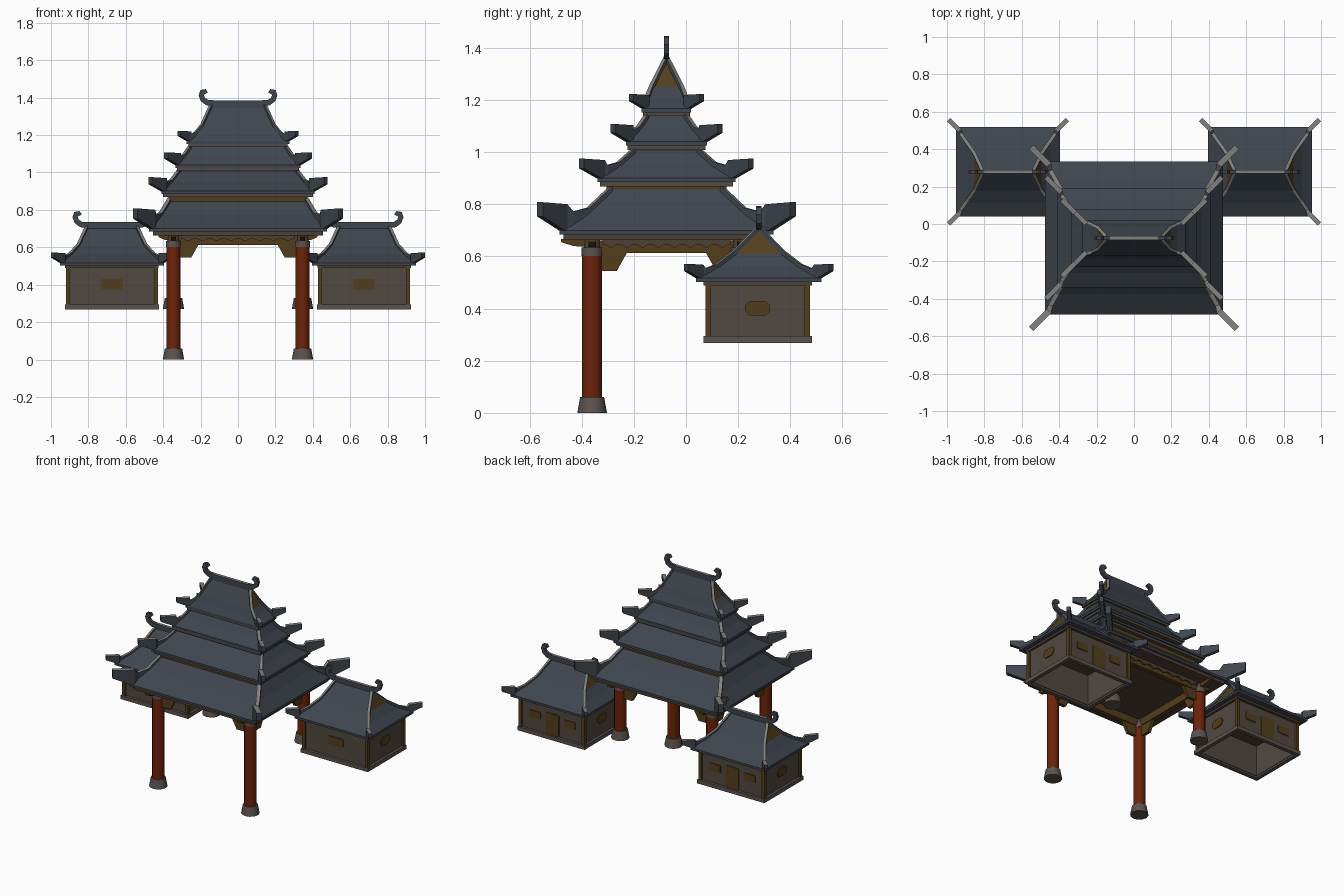
import bpy, bmesh, math
from mathutils import Vector

if "Cube" in bpy.data.objects:
    bpy.data.objects.remove(bpy.data.objects["Cube"])


def mat(name, r, g, b):
    m = bpy.data.materials.new(name)
    m.diffuse_color = (r, g, b, 1)
    m.use_nodes = True
    m.node_tree.nodes["Principled BSDF"].inputs["Base Color"].default_value = m.diffuse_color
    return m


SLATE = mat("slate_roof", 0.050, 0.060, 0.077)
RIDGE = mat("ridge_grey", 0.22, 0.22, 0.215)
WALL = mat("wall_taupe", 0.085, 0.066, 0.053)
TIMBER = mat("dark_timber", 0.075, 0.050, 0.033)
GOLD = mat("golden_brown", 0.088, 0.048, 0.012)
RED = mat("red_column", 0.15, 0.017, 0.003)
STONE = mat("grey_stone", 0.105, 0.085, 0.074)


def finish(name, bm, mats):
    bmesh.ops.recalc_face_normals(bm, faces=bm.faces[:])
    me = bpy.data.meshes.new(name)
    bm.to_mesh(me)
    bm.free()
    for m in mats:
        me.materials.append(m)
    ob = bpy.data.objects.new(name, me)
    bpy.context.collection.objects.link(ob)
    return ob


def box(name, x0, x1, y0, y1, z0, z1, m):
    bm = bmesh.new()
    bmesh.ops.create_cube(bm, size=1)
    for v in bm.verts:
        v.co = Vector((x1 if v.co.x > 0 else x0, y1 if v.co.y > 0 else y0, z1 if v.co.z > 0 else z0))
    return finish(name, bm, [m])


def cbox(name, cx, cy, hx, hy, z0, z1, m):
    return box(name, cx - hx, cx + hx, cy - hy, cy + hy, z0, z1, m)


def cone(name, x, y, z0, z1, r0, r1, m, n=12):
    bm = bmesh.new()
    bmesh.ops.create_cone(bm, cap_ends=True, segments=n, radius1=r0, radius2=r1, depth=z1 - z0)
    bmesh.ops.translate(bm, verts=bm.verts[:], vec=(x, y, (z0 + z1) / 2))
    ob = finish(name, bm, [m])
    for p in ob.data.polygons:
        p.use_smooth = abs(p.normal.z) < 0.5
    return ob


def prism(name, pts, axis, c, t, m):
    """Outline of (u, z) points, extruded by t about c along 'x' or 'y'."""
    bm = bmesh.new()
    put = (lambda u, z, d: (u, d, z)) if axis == 'y' else (lambda u, z, d: (d, u, z))
    a = [bm.verts.new(put(u, z, c - t / 2)) for u, z in pts]
    b = [bm.verts.new(put(u, z, c + t / 2)) for u, z in pts]
    bm.faces.new(a)
    bm.faces.new(b[::-1])
    for i in range(len(pts)):
        j = (i + 1) % len(pts)
        bm.faces.new((a[i], b[i], b[j], a[j]))
    return finish(name, bm, [m])


def roof(name, cx, cy, rings, gable):
    """Stack of rectangles (half x, half y, z); gabled ends get golden panels."""
    bm = bmesh.new()
    a0, b0, z0 = rings[0]
    rows = []
    for a, b, z in [(a0, b0, z0 - 0.015)] + rings:
        rows.append([bm.verts.new((cx + sx * a, cy + sy * b, z))
                     for sx, sy in ((-1, -1), (1, -1), (1, 1), (-1, 1))])
    bm.faces.new(rows[0])
    bm.faces.new(rows[-1])
    for k in range(len(rows) - 1):
        for i in range(4):
            j = (i + 1) % 4
            f = bm.faces.new((rows[k][i], rows[k][j], rows[k + 1][j], rows[k + 1][i]))
            if gable and k == len(rows) - 2 and i in (1, 3):
                f.material_index = 1
    return finish(name, bm, [SLATE, GOLD])


def hip(name, pts, w, flare=1.0):
    """Bar along (x, y, top z, bottom z) points with a pale top face."""
    bm = bmesh.new()
    rows = []
    for i, p in enumerate(pts):
        q0, q1 = pts[max(i - 1, 0)], pts[min(i + 1, len(pts) - 1)]
        d = Vector((q1[0] - q0[0], q1[1] - q0[1])).normalized()
        wi = w * (flare if i >= len(pts) - 2 else 1) / 2
        nx, ny = -d.y * wi, d.x * wi
        x, y, t, b = p
        rows.append([bm.verts.new(c) for c in ((x + nx, y + ny, t), (x - nx, y - ny, t),
                                               (x - nx, y - ny, b), (x + nx, y + ny, b))])
    bm.faces.new(rows[0])
    bm.faces.new(rows[-1])
    for r, s in zip(rows, rows[1:]):
        for i in range(4):
            j = (i + 1) % 4
            f = bm.faces.new((r[i], r[j], s[j], s[i]))
            f.material_index = 1 if i == 0 else 0
    finish(name, bm, [SLATE, RIDGE])


def tier(name, cx, cy, eave, top, lift, reach, ridge=None, w=0.02):
    (a0, b0, z0), (a1, b1, z1) = eave, top
    mid = (a0 + (a1 - a0) * .55, b0 + (b1 - b0) * .55, z0 + (z1 - z0) * .48)
    rings = [eave, mid, top] + ([ridge] if ridge else [])
    roof(name + "_roof", cx, cy, rings, bool(ridge))
    near = [a0 + (mid[0] - a0) * .45, b0 + (mid[1] - b0) * .45]
    path = [(a, b, z + .009, z - .012) for a, b, z in rings[:0:-1]]
    path += [(near[0], near[1], z0 + lift * .66, z0 - .005),
             (a0 - .02, b0 - .02, z0 + lift * .93, z0 - .008),
             (a0 + reach - .01, b0 + reach - .01, z0 + lift, z0 + lift * .5)]
    for sx in (-1, 1):
        for sy in (-1, 1):
            hip(name + "_hip", [(cx + sx * x, cy + sy * y, t, b) for x, y, t, b in path], w, 1.35)
    if ridge:
        ra, _, rz = ridge
        hip(name + "_ridge", [(cx - ra, cy, rz + .026, rz - .02), (cx + ra, cy, rz + .026, rz - .02)], .02)
        # curled ridge ends
        curl = [(.13, -.014), (.165, -.01), (.188, .006), (.197, .03), (.192, .048), (.178, .051), (.171, .038)]
        left, right = [], []
        for i, (u, z) in enumerate(curl):
            p, q = curl[max(i - 1, 0)], curl[min(i + 1, 6)]
            d = Vector((q[0] - p[0], q[1] - p[1])).normalized() * (.016 - .0008 * i)
            left.append((u - d.y, z + d.x))
            right.append((u + d.y, z - d.x))
        for s in (-1, 1):
            prism(name + "_ridge_curl", [(cx + s * u, rz + .024 + z) for u, z in left + right[::-1]],
                  'y', cy, .02, SLATE)


# ---- main gate: four stacked roofs
CY = -0.075
tier("tier_1", 0, CY, (.475, .41, .70), (.362, .212, .862), .108, .085, w=.024)
tier("tier_2", 0, CY, (.41, .265, .90), (.315, .122, 1.01), .075, .07)
tier("tier_3", 0, CY, (.335, .155, 1.04), (.255, .074, 1.142), .068, .06)
tier("tier_4", 0, CY, (.275, .095, 1.168), (.195, .058, 1.25), .055, .05, (.145, .003, 1.36), .018)
for hx, hy, z in ((.4, .255, .885), (.325, .15, 1.025), (.265, .09, 1.155)):
    cbox("eave_board", 0, CY, hx, hy, z - .016, z + .002, WALL)
    cbox("tier_wall", 0, CY, hx - .035, hy - .025, z - .045, z - .01, GOLD)
cbox("main_eave_board", 0, CY, .455, .395, .664, .688, TIMBER)

# ---- columns; the rear pair stands on higher ground
PX, PY = .345, .285
for sx in (-1, 1):
    for sy, z in ((-1, 0), (1, .27)):
        x, y = sx * PX, CY + sy * PY
        cone("column_base", x, y, z, z + .06, .057, .046, STONE)
        cone("column", x, y, z + .055, .61, .038, .038, RED)
        cone("column_collar", x, y, .602, .634, .041, .041, STONE)
        cone("column_cap", x, y, .63, .67, .034, .03, TIMBER)
        # projecting beam ends on each column
        for ax, c, o in (('y', x, y), ('x', y, x)):
            s, r = (sx, .08) if ax == 'y' else (sy, .12)
            prism("beam_end", [(c, .667), (c, .635), (c + s * r * .6, .64), (c + s * r, .655), (c + s * r, .667)],
                  ax, o, .028, GOLD)
        # angled corner brackets
        wedge = [(0, .64), (0, .545), (.095, .545), (.135, .617), (.135, .64)]
        prism("bracket_x", [(x - sx * u, v) for u, v in wedge], 'y', y, .022, GOLD)
        prism("bracket_y", [(y - sy * u, v) for u, v in wedge], 'x', x, .022, GOLD)


def scallop(h):
    n = 48
    low = [(-h + 2 * h * i / n, .632 + .014 * abs(math.cos(math.pi * i / 6))) for i in range(n + 1)]
    return [(-h, .665)] + low + [(h, .665)]


# ---- lintels and scalloped valances
for s in (-1, 1):
    cbox("lintel_x", 0, CY + s * PY, PX, .016, .613, .662, GOLD)
    cbox("lintel_y", s * PX, CY, .016, PY, .613, .662, GOLD)
    prism("valance_x", scallop(PX - .04), 'y', CY + s * (PY + .02), .012, TIMBER)
    prism("valance_y", [(CY + u, z) for u, z in scallop(PY - .04)], 'x', s * (PX + .02), .012, TIMBER)


def plate(name, axis, u, c, hu, z0, z1, ch=.012):
    """Thin panel with clipped corners."""
    pts = [(u - hu, z0 + ch), (u - hu + ch, z0), (u + hu - ch, z0), (u + hu, z0 + ch),
           (u + hu, z1 - ch), (u + hu - ch, z1), (u - hu + ch, z1), (u - hu, z1 - ch)]
    prism(name, pts, axis, c, .008, GOLD)


# ---- two side pavilions, hollow and open underneath
QY, WX, WY = .275, .235, .19
for s in (-1, 1):
    cx = s * .674
    tier("pavilion", cx, QY + .004, (.278, .24, .517), (.18, .1, .61), .055, .049, (.135, .003, .708), .018)
    cbox("pavilion_eave_board", cx, QY, .25, .208, .488, .504, TIMBER)
    for t in (-1, 1):
        cbox("pavilion_wall_x", cx, QY + t * (WY - .006), WX, .006, .28, .49, WALL)
        cbox("pavilion_wall_y", cx + t * (WX - .006), QY, .006, WY - .012, .28, .49, WALL)
        cbox("base_beam_x", cx, QY + t * .195, .252, .013, .268, .294, STONE)
        cbox("base_beam_y", cx + t * .239, QY, .013, .182, .268, .294, STONE)
        for r in (-1, 1):
            cbox("corner_post", cx + r * WX, QY + t * WY, .011, .011, .29, .49, GOLD)
        plate("side_window", 'x', QY, cx + t * (WX + .002), .048, .373, .43, .018)
        # rear face: windows beside the door
        plate("rear_window", 'y', cx + t * .13, QY + WY + .002, .042, .375, .425, .004)
    plate("front_window", 'y', cx, QY - WY - .002, .056, .375, .43, .004)
    plate("rear_door", 'y', cx, QY + WY + .002, .05, .294, .44, .006)
